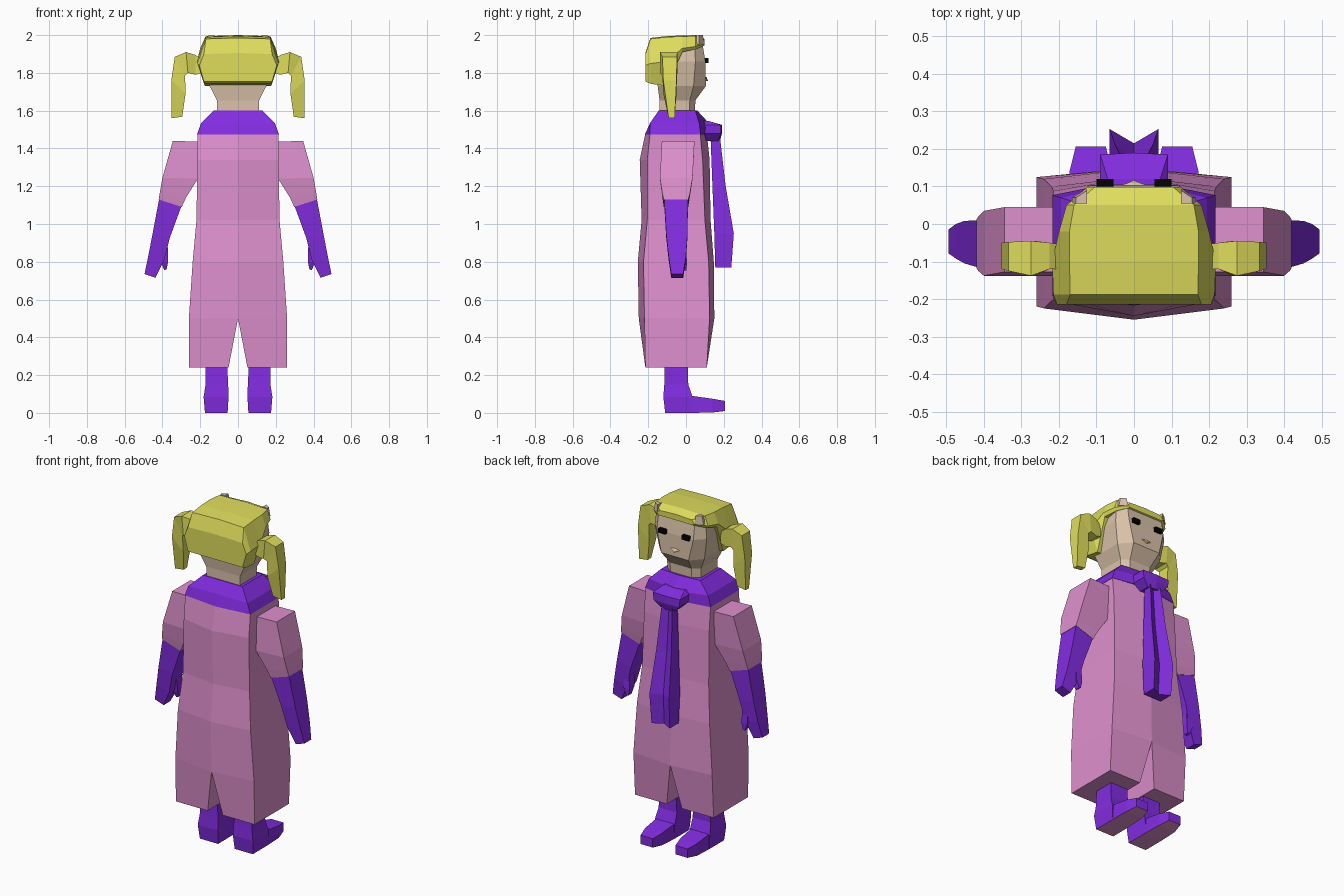
import bpy, bmesh


def material(name, r, g, b):
    m = bpy.data.materials.new(name)
    m.diffuse_color = [(c / 255) ** 2.2 for c in (r, g, b)] + [1]
    return m


PINK = material("pink cloth", 222, 143, 205)
PURPLE = material("purple cloth", 130, 48, 224)
YELLOW = material("yellow hair", 222, 220, 93)
SKIN = material("skin", 218, 193, 168)
BLACK = material("black", 8, 8, 8)


def loft(name, rings, *mats, rule=None):
    """Skin matching rings of points on the +x half, then mirror across x = 0."""
    n = len(rings[0])
    bm = bmesh.new()
    vs = [[bm.verts.new(p) for p in r] for r in rings]
    for a, b in zip(vs, vs[1:]):
        for i in range(n):
            j = (i + 1) % n
            bm.faces.new((a[i], a[j], b[j], b[i]))
    bm.faces.new(vs[0])
    bm.faces.new(vs[-1])
    # drop faces lying on the mirror plane
    inner = [f for f in bm.faces if all(abs(v.co.x) < 1e-5 for v in f.verts)]
    bmesh.ops.delete(bm, geom=inner, context='FACES')
    bmesh.ops.recalc_face_normals(bm, faces=bm.faces)
    if rule:
        for f in bm.faces:
            f.material_index = rule(f)
    me = bpy.data.meshes.new(name)
    bm.to_mesh(me)
    bm.free()
    for m in mats:
        me.materials.append(m)
    ob = bpy.data.objects.new(name, me)
    bpy.context.collection.objects.link(ob)
    ob.modifiers.new("mirror", 'MIRROR').merge_threshold = 0.0005
    return ob


def half_ring(z, w, back_mid, back, front, front_mid, x0=0):
    return [(x0, back_mid, z), (w, back, z), (w, front, z), (x0, front_mid, z)]


def limb_ring(outer, inner, y0, y1):
    (ox, oz), (ix, iz) = outer, inner
    return [(ox, y0, oz), (ox, y1, oz), (ix, y1, iz), (ix, y0, iz)]


def box(name, x0, x1, y0, y1, z0, z1, mat):
    return loft(name, [half_ring(z, x1, y0, y0, y1, y1, x0) for z in (z0, z1)], mat)


# long robe with a slit at the hem
loft("robe", [
    half_ring(0.24, 0.26, -0.215, -0.215, 0.11, 0.11, 0.05),
    half_ring(0.50, 0.26, -0.25, -0.22, 0.125, 0.15),
    half_ring(0.80, 0.24, -0.255, -0.225, 0.12, 0.147),
    half_ring(1.02, 0.22, -0.235, -0.205, 0.10, 0.13),
    half_ring(1.34, 0.215, -0.245, -0.205, 0.088, 0.125),
    half_ring(1.48, 0.215, -0.215, -0.19, 0.075, 0.11),
], PINK)

# scarf wrapped over the shoulders
loft("scarf_collar", [
    half_ring(1.475, 0.217, -0.217, -0.192, 0.077, 0.115),
    half_ring(1.535, 0.195, -0.185, -0.19, 0.07, 0.12),
    half_ring(1.60, 0.13, -0.145, -0.145, 0.05, 0.06),
], PURPLE)

# scarf knot and hanging tails
loft("scarf_knot", [
    half_ring(1.44, 0.045, 0.08, 0.08, 0.17, 0.18),
    half_ring(1.48, 0.085, 0.07, 0.07, 0.185, 0.19),
    half_ring(1.525, 0.09, 0.06, 0.06, 0.185, 0.19),
    half_ring(1.545, 0.07, 0.05, 0.05, 0.12, 0.12),
], PURPLE)
loft("scarf_tails", [
    half_ring(1.46, 0.035, 0.13, 0.13, 0.18, 0.16),
    half_ring(1.20, 0.05, 0.14, 0.14, 0.21, 0.18),
    half_ring(0.95, 0.065, 0.15, 0.15, 0.253, 0.215),
    half_ring(0.77, 0.06, 0.155, 0.155, 0.24, 0.205),
], PURPLE)

# sleeves, gloves and thumbs
loft("sleeves", [
    limb_ring((0.345, 1.44), (0.18, 1.435), -0.128, 0.045),
    limb_ring((0.40, 1.245), (0.212, 1.24), -0.138, 0.035),
    limb_ring((0.415, 1.16), (0.275, 1.14), -0.125, 0.02),
    limb_ring((0.42, 1.13), (0.298, 1.09), -0.118, 0.012),
], PINK)
loft("gloves", [
    limb_ring((0.418, 1.13), (0.30, 1.093), -0.115, 0.01),
    limb_ring((0.452, 0.95), (0.36, 0.93), -0.105, 0.008),
    limb_ring((0.475, 0.83), (0.39, 0.81), -0.092, 0.0),
    limb_ring((0.495, 0.735), (0.437, 0.715), -0.078, -0.015),
], PURPLE)
loft("thumbs", [
    limb_ring((0.41, 0.89), (0.372, 0.88), -0.05, 0.0),
    limb_ring((0.41, 0.80), (0.37, 0.80), -0.04, 0.005),
    limb_ring((0.39, 0.755), (0.378, 0.76), -0.025, 0.003),
], PURPLE)

# boots: ankle to heel, then the toe
SOLE = lambda f: 1 if f.normal.z < -0.7 and f.calc_center_median().z < 0.05 else 0
loft("boot_legs", [
    half_ring(0.00, 0.175, -0.11, -0.11, 0.03, 0.03, 0.055),
    half_ring(0.085, 0.182, -0.12, -0.12, 0.035, 0.035, 0.05),
    half_ring(0.15, 0.172, -0.115, -0.115, 0.012, 0.012, 0.052),
    half_ring(0.34, 0.17, -0.11, -0.11, 0.01, 0.01, 0.062),
], PURPLE, PINK, rule=SOLE)


def toe_ring(y, x0, x1, z0, z1):
    return [(x0, y, z0), (x1, y, z0), (x1, y, z1), (x0, y, z1)]


loft("boot_toes", [
    toe_ring(0.03, 0.055, 0.175, 0.0, 0.09),
    toe_ring(0.14, 0.06, 0.172, 0.002, 0.075),
    toe_ring(0.207, 0.075, 0.155, 0.01, 0.063),
], PURPLE, PINK, rule=SOLE)


# neck and head
def head_ring(z, w, back, side, wf, front):
    return [(0, back, z), (w, back, z), (w, side, z), (wf, front, z), (0, front, z)]


loft("head", [
    head_ring(1.56, 0.108, -0.14, 0.015, 0.07, 0.045),
    head_ring(1.655, 0.112, -0.14, 0.02, 0.07, 0.05),
    head_ring(1.73, 0.15, -0.15, 0.04, 0.09, 0.105),
    head_ring(1.86, 0.172, -0.15, 0.05, 0.12, 0.103),
    head_ring(1.95, 0.162, -0.15, 0.045, 0.12, 0.088),
    head_ring(1.975, 0.13, -0.12, 0.03, 0.10, 0.07),
], SKIN)


# hair, in slices from back to front
def hair_ring(y, xb, zb, xm, zm, xt, zt):
    return [(0, y, zb), (xb, y, zb), (xm, y, zm), (xt, y, zt), (0, y, zt + 0.005)]


loft("hair", [
    hair_ring(-0.215, 0.18, 1.755, 0.205, 1.84, 0.18, 1.90),
    hair_ring(-0.188, 0.18, 1.742, 0.215, 1.85, 0.17, 1.98),
    hair_ring(-0.10, 0.175, 1.73, 0.218, 1.86, 0.172, 1.99),
    hair_ring(-0.02, 0.19, 1.91, 0.20, 1.93, 0.172, 1.993),
    hair_ring(0.05, 0.165, 1.925, 0.18, 1.94, 0.16, 1.995),
    hair_ring(0.098, 0.11, 1.945, 0.125, 1.955, 0.105, 1.975),
], YELLOW)
loft("hair_clips", [
    half_ring(1.95, 0.165, 0.055, 0.055, 0.07, 0.095, 0.125),
    half_ring(2.0, 0.155, 0.055, 0.055, 0.07, 0.09, 0.125),
], SKIN)

# pigtails
loft("pigtails", [
    limb_ring((0.19, 1.87), (0.19, 1.80), -0.12, -0.055),
    limb_ring((0.225, 1.895), (0.225, 1.79), -0.12, -0.05),
    limb_ring((0.275, 1.91), (0.265, 1.80), -0.138, -0.045),
    limb_ring((0.335, 1.885), (0.28, 1.785), -0.125, -0.048),
    limb_ring((0.353, 1.76), (0.278, 1.69), -0.12, -0.05),
    limb_ring((0.352, 1.56), (0.295, 1.568), -0.092, -0.06),
], YELLOW)

# eyes and mouth
box("eyes", 0.055, 0.10, 0.098, 0.12, 1.852, 1.878, BLACK)
loft("mouth", [
    [(0, 0.10, 1.755), (0.045, 0.10, 1.775), (0, 0.10, 1.782)],
    [(0, 0.117, 1.758), (0.02, 0.108, 1.77), (0, 0.11, 1.775)],
], YELLOW, SKIN, rule=lambda f: 1 if f.normal.z > 0.1 else 0)
